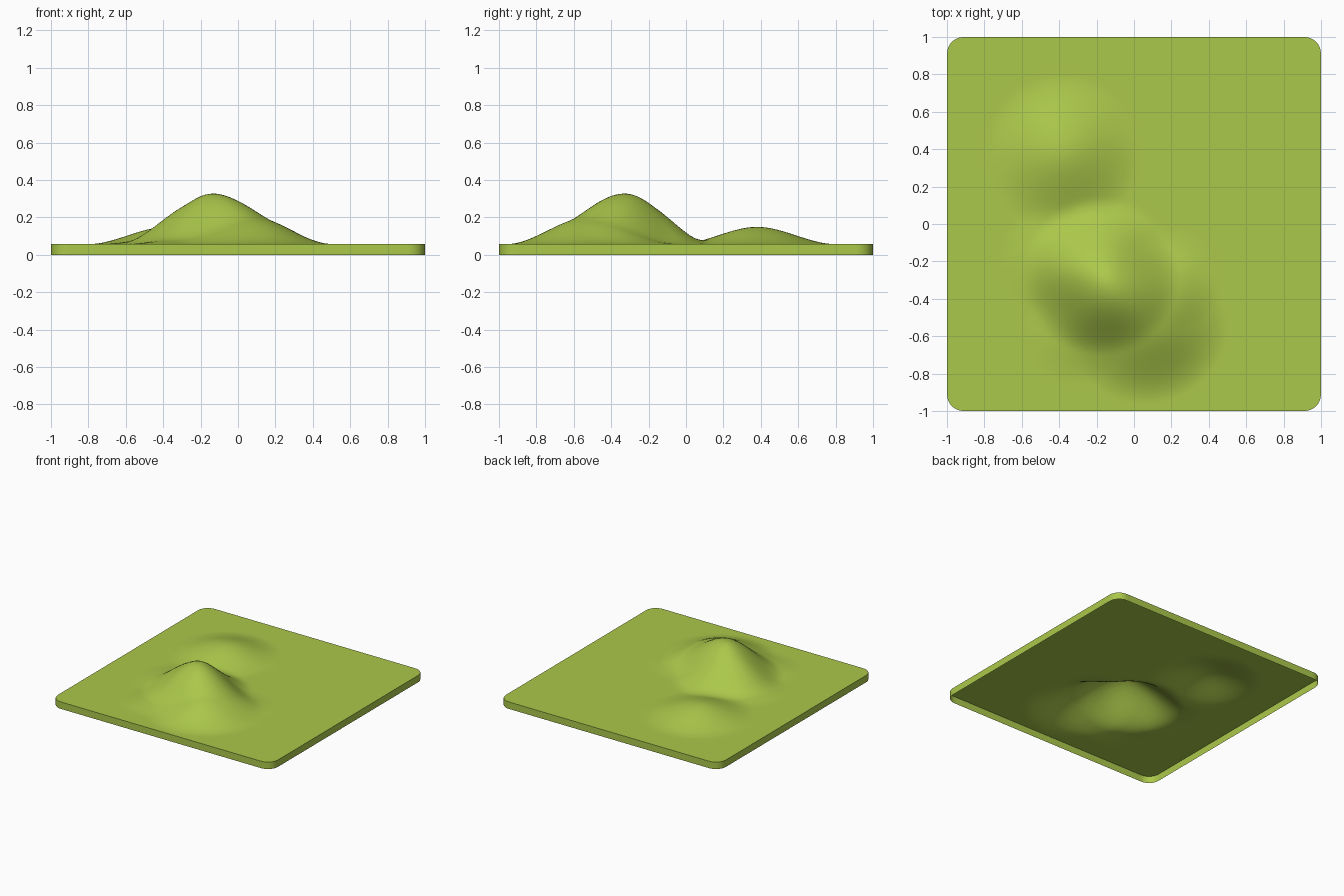
import bpy, bmesh, math

if "Cube" in bpy.data.objects:
    bpy.data.objects.remove(bpy.data.objects["Cube"])

TOP, R, N = 0.057, 0.09, 90

# hills: centre x, centre y, radius x, radius y, height
HILLS = [
    (-0.18, -0.28, 0.42, 0.42, 0.238),   # main peak
    (0.06, -0.52, 0.45, 0.44, 0.145),    # front shoulder
    (-0.32, -0.58, 0.28, 0.28, 0.025),   # small spurs
    (-0.46, -0.20, 0.27, 0.30, 0.025),
    (0.20, -0.30, 0.28, 0.28, 0.025),
    (-0.38, 0.38, 0.42, 0.42, 0.092),    # low back hill
]


def height(x, y):
    z = TOP
    for cx, cy, rx, ry, h in HILLS:
        d = max(0.0, 1 - math.hypot((x - cx) / rx, (y - cy) / ry))
        z += h * d * d * (3 - 2 * d)
    return z


def round_corner(x, y):
    # scale each square ring onto a rounded square of the same size
    m = max(abs(x), abs(y))
    if m < 1e-6:
        return x, y
    u, v, c = abs(x) / m, abs(y) / m, 1 - R
    if u > c and v > c:
        k = R / math.hypot(u - c, v - c)
        u, v = c + (u - c) * k, c + (v - c) * k
    return math.copysign(u * m, x), math.copysign(v * m, y)


# ground sheet
bm = bmesh.new()
bmesh.ops.create_grid(bm, x_segments=N, y_segments=N, size=1)
for v in bm.verts:
    x, y = round_corner(v.co.x, v.co.y)
    v.co = (x, y, height(x, y))

# skirt around the open underside
rim = [e for e in bm.edges if e.is_boundary]
ext = bmesh.ops.extrude_edge_only(bm, edges=rim)
for g in ext["geom"]:
    if isinstance(g, bmesh.types.BMVert):
        g.co.z = 0
bmesh.ops.recalc_face_normals(bm, faces=bm.faces[:])
bm.faces.ensure_lookup_table()
if bm.faces[0].normal.z < 0:
    bmesh.ops.reverse_faces(bm, faces=bm.faces[:])

mesh = bpy.data.meshes.new("hilly_ground_tile")
bm.to_mesh(mesh)
bm.free()
tile = bpy.data.objects.new("hilly_ground_tile", mesh)
bpy.context.collection.objects.link(tile)

grass = bpy.data.materials.new("grass_green")
grass.diffuse_color = (0.41, 0.58, 0.07, 1)
grass.use_nodes = True
grass.node_tree.nodes["Principled BSDF"].inputs["Base Color"].default_value = grass.diffuse_color
mesh.materials.append(grass)

bpy.context.view_layer.objects.active = tile
tile.select_set(True)
bpy.ops.object.shade_smooth_by_angle(angle=math.radians(40))
